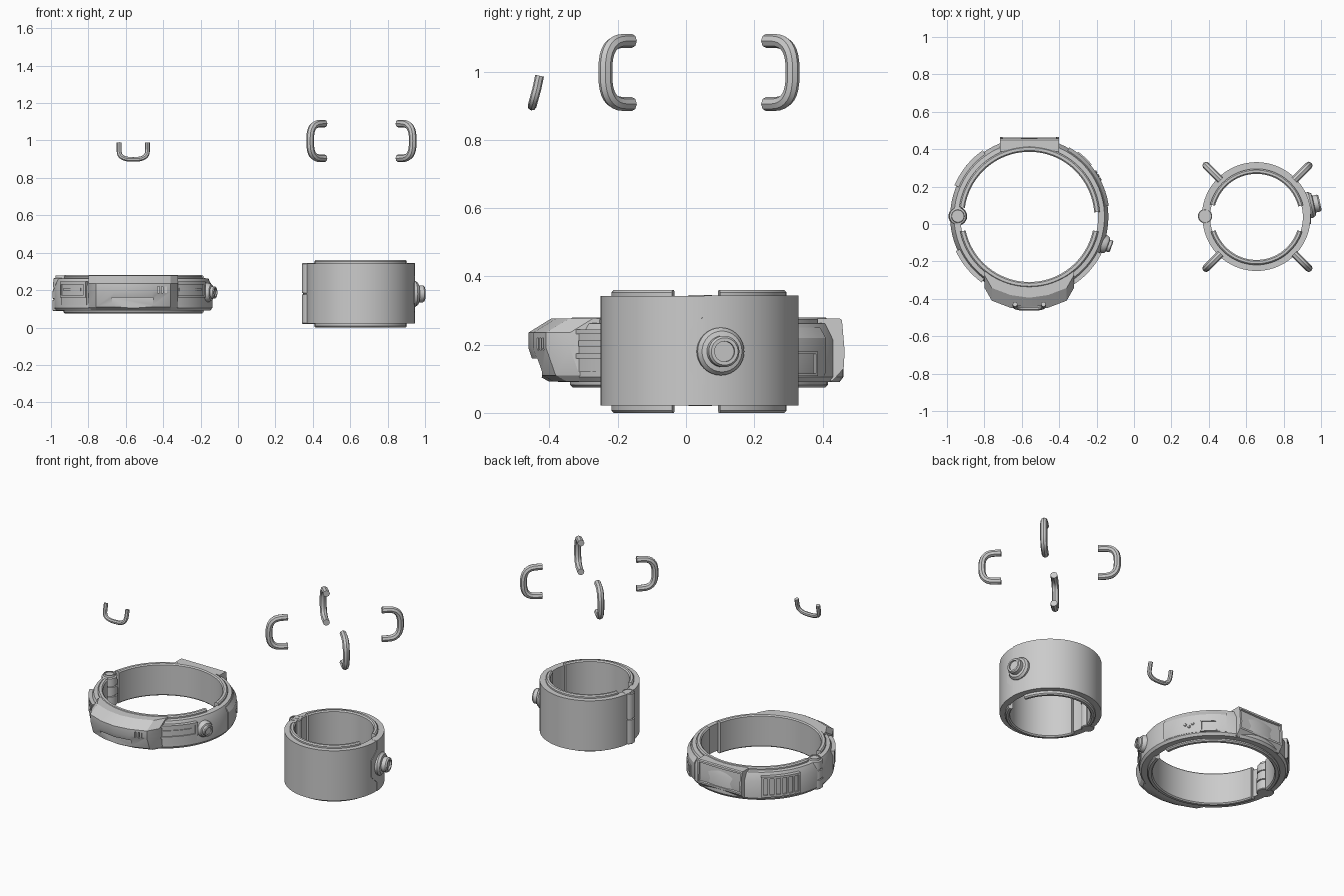
import bpy, bmesh
from math import sin, cos, pi, radians, degrees, sqrt
from mathutils import Vector

if "Cube" in bpy.data.objects:
    bpy.data.objects.remove(bpy.data.objects["Cube"])

CY = 0.038
BIG, CUFF = (-0.56, CY), (0.655, CY)


def finish(name, bm):
    bmesh.ops.recalc_face_normals(bm, faces=bm.faces)
    me = bpy.data.meshes.new(name)
    bm.to_mesh(me)
    bm.free()
    ob = bpy.data.objects.new(name, me)
    bpy.context.collection.objects.link(ob)
    return ob


def skin(name, rings, closed=False):
    """Join equal-length rings of points into a solid."""
    bm = bmesh.new()
    vs = [[bm.verts.new(p) for p in r] for r in rings]
    n = len(vs[0])
    for i in range(len(vs) if closed else len(vs) - 1):
        a, b = vs[i], vs[(i + 1) % len(vs)]
        for j in range(n):
            bm.faces.new((a[j], a[(j + 1) % n], b[(j + 1) % n], b[j]))
    if not closed:
        bm.faces.new(vs[0])
        bm.faces.new(vs[-1])
    return finish(name, bm)


def sweep(name, c, a0, a1, profile):
    """Sweep an (r, z) profile round a ring centre."""
    full = a1 - a0 >= 360
    n = max(1, round((a1 - a0) / 3.75))
    angs = [radians(a0 + (a1 - a0) * i / n) for i in range(n if full else n + 1)]
    return skin(name, [[(c[0] + r * cos(a), c[1] + r * sin(a), z) for r, z in profile]
                       for a in angs], full)


def rect(r0, r1, z0, z1):
    return [(r0, z0), (r1, z0), (r1, z1), (r0, z1)]


def lathe(name, loc, axis, profile, n=32):
    """Turn a (radius, distance) profile about an axis."""
    q = Vector(axis).to_track_quat('Z', 'Y')
    return skin(name, [[Vector(loc) + q @ Vector((r * cos(2 * pi * i / n), r * sin(2 * pi * i / n), h))
                        for i in range(n)] for r, h in profile])


def button(name, c, ang, z, profile, n=32):
    a = radians(ang)
    return lathe(name, (c[0], c[1], z), (cos(a), sin(a), 0), profile, n)


def frame(name, c, a0, a1, z0, z1, r0, r1, w, bars=0):
    """Raised curved frame, optionally with upright bars."""
    d = degrees(w / r1)
    sweep(name + "_top", c, a0, a1, rect(r0, r1, z1 - w, z1))
    sweep(name + "_bottom", c, a0, a1, rect(r0, r1, z0, z0 + w))
    for i in range(bars + 2):
        a = a0 + (a1 - a0 - d) * i / (bars + 1)
        sweep(f"{name}_bar_{i}", c, a, a + d, rect(r0, r1, z0 + w, z1 - w))


def tube(name, pts, r):
    cu = bpy.data.curves.new(name, 'CURVE')
    cu.dimensions = '3D'
    cu.bevel_depth, cu.bevel_resolution, cu.use_fill_caps = r, 2, True
    sp = cu.splines.new('POLY')
    sp.points.add(len(pts) - 1)
    for p, q in zip(sp.points, pts):
        p.co = (*q, 1)
    ob = bpy.data.objects.new(name, cu)
    bpy.context.collection.objects.link(ob)
    bpy.ops.object.select_all(action='DESELECT')
    ob.select_set(True)
    bpy.context.view_layer.objects.active = ob
    bpy.ops.object.convert(target='MESH')


def arch(n=16, e=0.72):
    """Half a rounded square: (depth 0..1, side -1..1)."""
    out = []
    for i in range(n + 1):
        t = -pi / 2 + pi * i / n
        s = sin(t)
        out.append((max(cos(t), 0) ** e, (1 if s > 0 else -1) * abs(s) ** e))
    return out


def cut(ob, boxes):
    for x0, x1, y0, y1, z0, z1 in boxes:
        k = skin("cutter", [[(x, y0, z0), (x, y1, z0), (x, y1, z1), (x, y0, z1)] for x in (x0, x1)])
        k.hide_render = True
        m = ob.modifiers.new("cut", 'BOOLEAN')
        m.operation, m.object, m.solver = 'DIFFERENCE', k, 'EXACT'
        bpy.context.view_layer.objects.active = ob
        bpy.ops.object.modifier_apply(modifier=m.name)
        bpy.data.objects.remove(k)


def liner(name, c, a0, a1, r0, r1, z0, z1):
    b = 0.007
    sweep(name, c, a0, a1, [(r0, z0 + b), (r0 + b, z0), (r1 - b, z0), (r1, z0 + b),
                            (r1, z1 - b), (r1 - b, z1), (r0 + b, z1), (r0, z1 - b)])


# Large collar: band, liner halves
sweep("collar_band", BIG, 0, 360, [(0.368, 0.09), (0.412, 0.09), (0.423, 0.105), (0.423, 0.215),
                                   (0.402, 0.262), (0.368, 0.265)])
liner("collar_liner_back", BIG, 4, 172, 0.348, 0.378, 0.075, 0.28)
liner("collar_liner_front", BIG, 192, 348, 0.348, 0.378, 0.075, 0.28)

# Collar front housing with pocket and slots
rings = []
for dx, yo in ((-.24, -.34), (-.2, -.41), (-.1, -.448), (0, -.462), (.1, -.448), (.2, -.41), (.24, -.34)):
    yi = CY - sqrt(0.375 ** 2 - dx * dx)
    rings.append([(BIG[0] + dx, y, z) for y, z in
                  ((yi, .092), (yo + .06, .092), (yo + .028, .11), (yo, .19), (yo, .235),
                   (yo + .068, .277), (yi, .277))])
housing = skin("collar_front_housing", rings)
cut(housing, [(-.675, -.455, -.6, -.422, .105, .16)] +
    [(x - .005, x + .005, -.6, -.415, .185, .22) for x in (-.425, -.405, -.385)])

# Collar back housing with inset panel
back = skin("collar_back_housing", [[(x, y, z) for y, z in
            ((yi, .092), (.43, .094), (.462, .13), (.465, .18), (.457, .272), (.45, .277), (yi, .277))]
            for x, yi in ((-.717, .385), (-.56, .414), (-.402, .385))])
bm = bmesh.new()
bm.from_mesh(back.data)
panel = [f for f in bm.faces if f.normal.y > 0.9 and f.calc_center_median().z < .27
         and f.calc_center_median().y > .44]
bmesh.ops.inset_region(bm, faces=panel, thickness=0.014)
bmesh.ops.inset_region(bm, faces=panel, thickness=0.003, depth=-0.01)
bm.to_mesh(back.data)
bm.free()

# Collar vent grille
sweep("vent_base", BIG, 125, 157, rect(.40, .425, .12, .24))
frame("vent", BIG, 125, 157, .115, .245, .405, .434, .013, 5)

# Collar side panels with slides
for name, a0, a1 in (("right_slide", -60, -27), ("left_slide", 205, 234)):
    sweep(name + "_base", BIG, a0, a1, rect(.39, .426, .12, .24))
    frame(name, BIG, a0, a1, .16, .245, .39, .433, .014)
    sweep(name + "_runner", BIG, a0 + 5, a1 - 5, rect(.41, .431, .194, .212))

# Collar back-right plate with socket and rivets
sweep("rear_plate", BIG, 8, 60, [(.39, .11), (.425, .11), (.429, .12), (.429, .22), (.41, .25), (.39, .25)])
frame("rear_socket", BIG, 40, 53, .108, .18, .40, .436, .008)
for i, (a, z) in enumerate(((28, .165), (31, .15), (34, .165))):
    button(f"rivet_{i}", BIG, a, z, [(.009, .41), (.009, .431), (.006, .435)], 12)

# Clasp buttons
button("collar_button", BIG, -20, .187, [(.05, .39), (.05, .43), (.042, .445), (.033, .448), (.033, .463),
                                         (.029, .468), (.021, .468), (.021, .46)])
button("cuff_button", CUFF, 12.5, .18, [(.07, .26), (.07, .298), (.06, .312), (.046, .315), (.046, .34),
                                        (.04, .348), (.03, .348), (.03, .338)])

# Small cuff: band, overlapping back half with tongue, liner halves
sweep("cuff_band", CUFF, 0, 360, rect(.248, .289, .022, .343))
spans = [(-7.3, .13, .235), (-2, .105, .26), (3.2, .08, .285), (3.3, .021, .344)]
spans += [(3.3 + 176.7 * i / 48, .021, .344) for i in range(1, 49)]
skin("cuff_back_shell", [[(CUFF[0] + r * cos(radians(a)), CUFF[1] + r * sin(radians(a)), z)
                          for r, z in rect(.26, .2925, z0, z1)] for a, z0, z1 in spans])
liner("cuff_liner_back", CUFF, 14, 165, .23, .257, 0, .36)
liner("cuff_liner_front", CUFF, 198, 342, .23, .257, 0, .36)

# Hinges
lathe("collar_hinge", (-.942, CY + .004, 0), (0, 0, 1),
      [(.046, .088), (.05, .092), (.05, .147), (.044, .149), (.044, .153), (.05, .155), (.048, .207),
       (.042, .209), (.042, .213), (.047, .215), (.045, .262), (.035, .266), (.033, .278), (.026, .278),
       (.026, .273)], 24)
lathe("cuff_hinge", (.38, CY + .004, 0), (0, 0, 1),
      [(.034, .02), (.038, .024), (.038, .176), (.032, .178), (.032, .183), (.038, .185), (.038, .34),
       (.034, .345), (.029, .345), (.029, .339)], 24)

# Floating half rings
tube("collar_half_ring",
     [(BIG[0] - .076, -.429, .988)] +
     [(BIG[0] + .076 * s, -.437 - .014 * d, .95 - .051 * d) for d, s in arch()] +
     [(BIG[0] + .076, -.429, .988)], .013)
for i in range(4):
    a = radians(45 + 90 * i)
    path = [(.278, -1)] + [(.305 + .083 * d, s) for d, s in arch()] + [(.278, 1)]
    tube(f"cuff_half_ring_{i}", [(CUFF[0] + .005 + r * cos(a), CUFF[1] + r * sin(a), .9975 + .0925 * s)
                                 for r, s in path], .0205)

# Smooth shading with sharp edges kept
bpy.ops.object.select_all(action='SELECT')
bpy.context.view_layer.objects.active = housing
bpy.ops.object.shade_smooth_by_angle(angle=radians(30))
